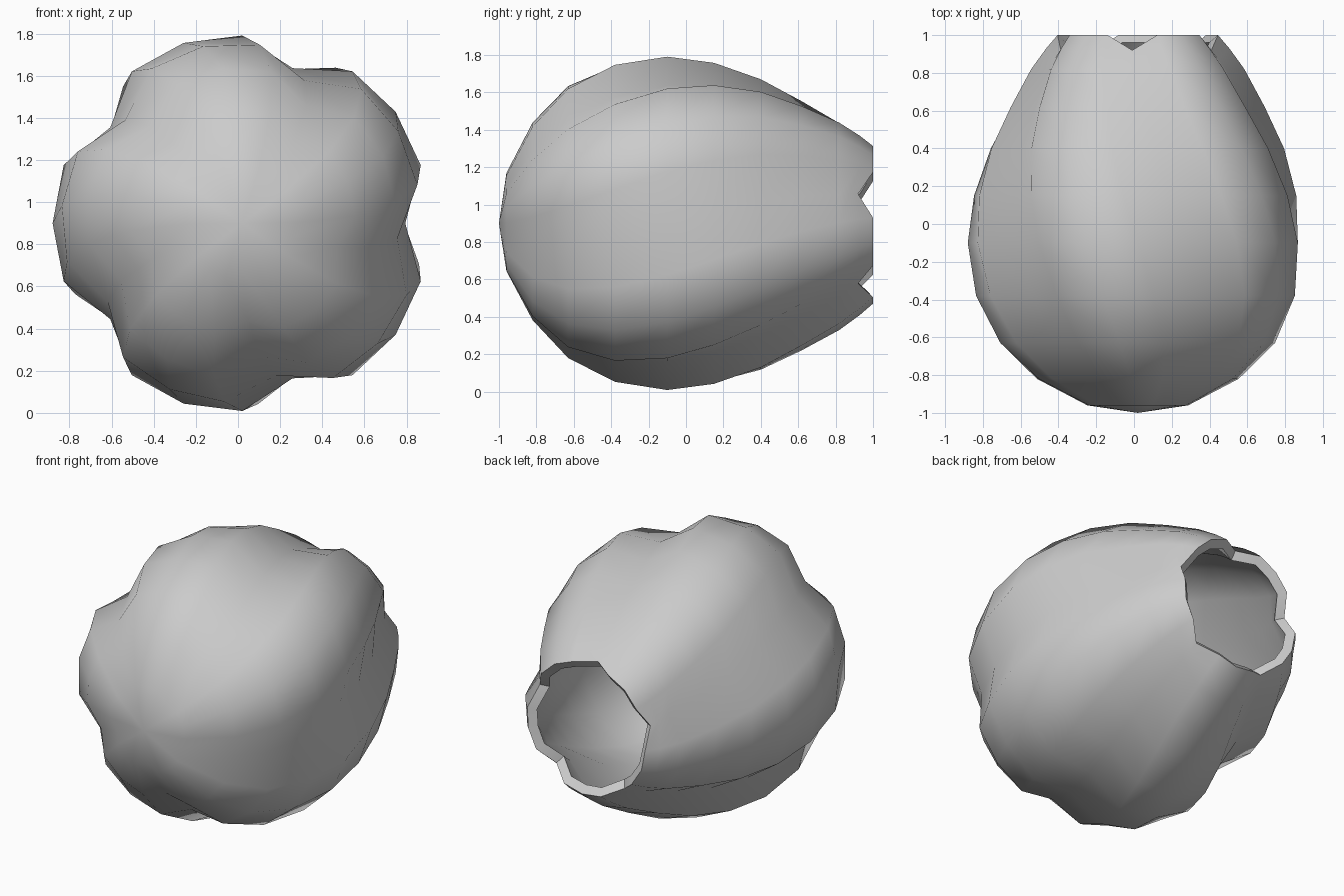
import bpy, bmesh, math

if "Cube" in bpy.data.objects:
    bpy.data.objects.remove(bpy.data.objects["Cube"])

LOBES, SEG = 5, 20          # five lobes, four segments per lobe
CX, CZ = 0.02, 0.90         # long axis of the pod
TWIST = math.radians(20)    # twist per unit of length

# Profile from closed tip to open mouth: (y, radius)
PROFILE = [(-0.96, 0.27), (-0.82, 0.54), (-0.63, 0.74), (-0.38, 0.86),
           (-0.10, 0.90), (0.15, 0.87), (0.40, 0.79), (0.62, 0.68),
           (0.82, 0.57), (0.93, 0.49), (1.00, 0.43)]
# Radius factor across one lobe: valley, ridge, crown, ridge
LOBE = [0.86, 0.99, 1.0, 0.99]

# Pod shell: twisted, lobed rings closed with a fan at the tip
bm = bmesh.new()
tip = bm.verts.new((CX, -1.0, CZ))
rings = []
for i, (y, r) in enumerate(PROFILE):
    ring = []
    for k in range(SEG):
        valley = k % 4 == 0
        yy, rr = y, r * LOBE[k % 4]
        if i == len(PROFILE) - 1 and valley:      # notch the mouth at valleys
            yy, rr = 0.92, 0.42
        elif i == len(PROFILE) - 2 and valley:
            yy, rr = 0.875, 0.455
        a = k * math.tau / SEG + TWIST * (y + 0.1)
        ring.append(bm.verts.new((CX + rr * math.cos(a), yy, CZ + rr * math.sin(a))))
    rings.append(ring)
for k in range(SEG):
    n = (k + 1) % SEG
    bm.faces.new((tip, rings[0][k], rings[0][n]))
    for lo, hi in zip(rings, rings[1:]):
        bm.faces.new((lo[k], hi[k], hi[n], lo[n]))
bmesh.ops.recalc_face_normals(bm, faces=bm.faces)
if sum(f.normal.dot(f.calc_center_median() - tip.co) for f in bm.faces) < 0:
    bmesh.ops.reverse_faces(bm, faces=bm.faces)

me = bpy.data.meshes.new("pod_shell")
bm.to_mesh(me)
bm.free()
pod = bpy.data.objects.new("pod_shell", me)
bpy.context.collection.objects.link(pod)

# Wall thickness, inward
wall = pod.modifiers.new("wall", 'SOLIDIFY')
wall.thickness = 0.06
wall.offset = -1
bpy.context.view_layer.objects.active = pod
pod.select_set(True)
bpy.ops.object.modifier_apply(modifier="wall")
bpy.ops.object.shade_smooth_by_angle(angle=math.radians(50))
